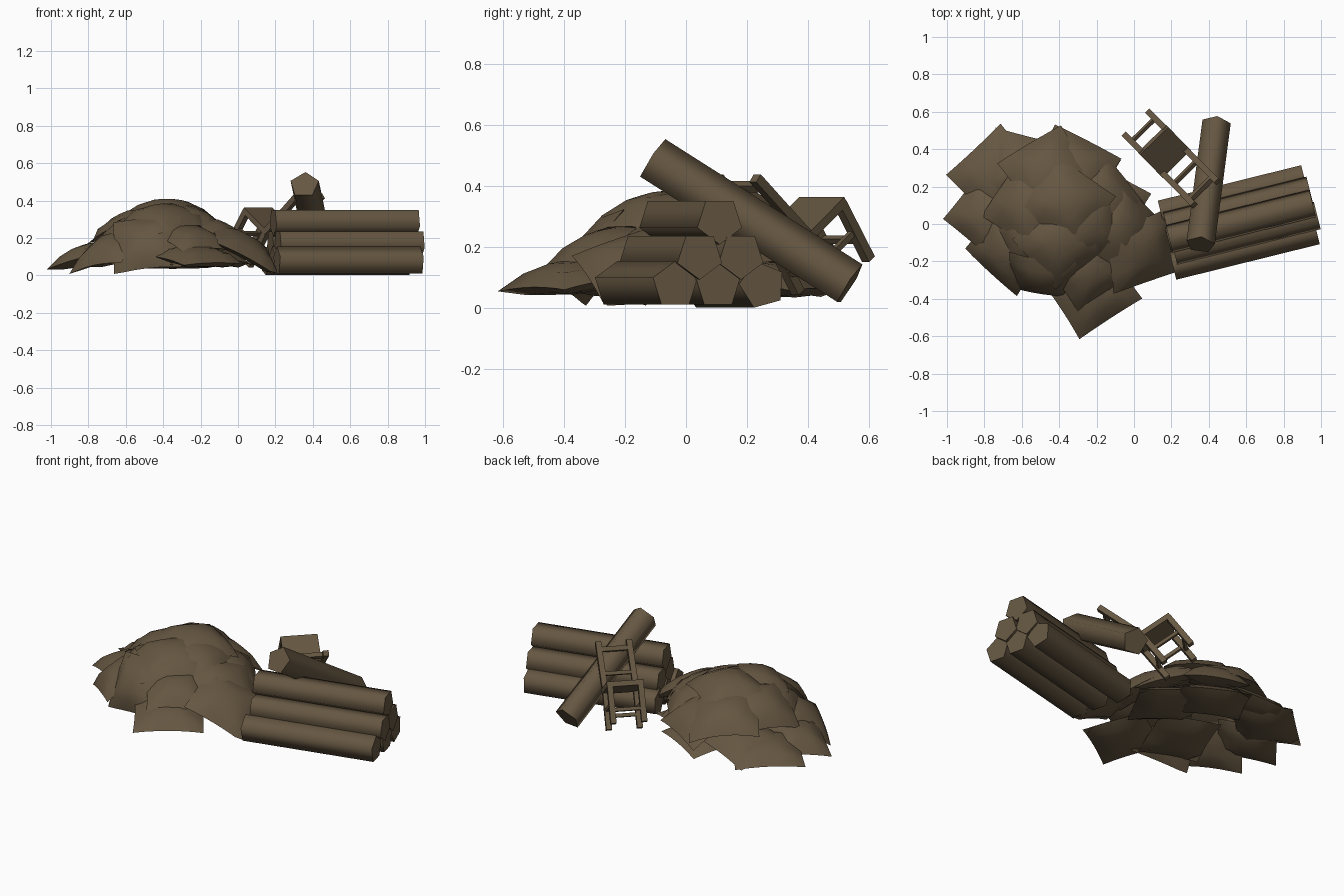
import bpy, bmesh, math
from mathutils import Vector, Matrix

cube = bpy.data.objects.get("Cube")
if cube:
    bpy.data.objects.remove(cube, do_unlink=True)

UP = Vector((0, 0, 1))

# One weathered brown for everything
brown = bpy.data.materials.new("weathered_brown")
brown.use_nodes = True
colour = (0.13, 0.093, 0.053, 1)
brown.diffuse_color = colour
brown.node_tree.nodes["Principled BSDF"].inputs["Base Color"].default_value = colour


def finish(bm, name, angle):
    """Turn a bmesh into a shaded object."""
    bmesh.ops.recalc_face_normals(bm, faces=bm.faces[:])
    mesh = bpy.data.meshes.new(name)
    bm.to_mesh(mesh)
    bm.free()
    mesh.materials.append(brown)
    obj = bpy.data.objects.new(name, mesh)
    bpy.context.collection.objects.link(obj)
    bpy.ops.object.select_all(action="DESELECT")
    obj.select_set(True)
    bpy.context.view_layer.objects.active = obj
    bpy.ops.object.shade_smooth_by_angle(angle=math.radians(angle))
    return obj


def prism(name, start, end, radius, sides, roll, up=UP):
    """Straight bar with a regular cross-section between two points."""
    start, end = Vector(start), Vector(end)
    along = (end - start).normalized()
    side = up.cross(along).normalized()
    top = along.cross(side)
    bm = bmesh.new()
    rings = []
    for centre in (start, end):
        ring = []
        for i in range(sides):
            t = math.radians(roll) + math.tau * i / sides
            ring.append(bm.verts.new(centre + radius * (math.cos(t) * side + math.sin(t) * top)))
        rings.append(ring)
    first, last = rings
    for i in range(sides):
        j = (i + 1) % sides
        bm.faces.new((first[i], first[j], last[j], last[i]))
    bm.faces.new(first[::-1])
    bm.faces.new(last)
    return finish(bm, name, 80)


def sack(name, sag, x, y, z, yaw, tilt, size=1.0):
    """Lens-shaped sack with square seams that leans away from the pile centre."""
    steps = 6
    bm = bmesh.new()
    for puff in (0.06, -0.05):
        grid = []
        for i in range(steps + 1):
            row = []
            for j in range(steps + 1):
                a, b = 2 * i / steps - 1, 2 * j / steps - 1
                px = a * 0.2 * size * (1 - 0.03 * (1 - b * b))
                py = b * 0.18 * size * (1 - 0.03 * (1 - a * a))
                bulge = 1 - max(abs(a), abs(b)) ** 2.5
                pz = puff * bulge - sag * (px * px + py * py)
                row.append(bm.verts.new((px, py, pz)))
            grid.append(row)
        for i in range(steps):
            for j in range(steps):
                bm.faces.new((grid[i][j], grid[i + 1][j], grid[i + 1][j + 1], grid[i][j + 1]))
    bmesh.ops.remove_doubles(bm, verts=bm.verts[:], dist=0.0005)
    outward = Vector((x, y, 0)) - PILE_CENTRE
    lean = Matrix.Rotation(math.radians(tilt), 4, UP.cross(outward).normalized())
    turn = Matrix.Rotation(math.radians(yaw), 4, "Z")
    bm.transform(Matrix.Translation((x, y, z)) @ lean @ turn)
    for v in bm.verts:
        v.co.z = max(v.co.z, 0.008)
    return finish(bm, name, 32)


# Stacked logs: far end x, y, z and the roll of the pentagon
LOG_DIR = Vector((0.97, 0.24, 0)).normalized()
stack = {
    "log_bottom_front": (0.975, -0.035, 0.075, 90),
    "log_bottom_middle": (0.95, 0.105, 0.075, 90),
    "log_bottom_back": (0.91, 0.25, 0.075, 105),
    "log_middle_front": (0.98, 0.045, 0.172, -90),
    "log_middle_back": (0.94, 0.18, 0.172, -90),
    "log_top": (0.955, 0.11, 0.287, -90),
}
for name, (x, y, z, roll) in stack.items():
    end = Vector((x, y, z))
    prism(name, end - LOG_DIR * 0.79, end, 0.079, 5, roll)

# Log leaning across the stack
prism("log_leaning", (0.44, 0.535, 0.075), (0.355, -0.11, 0.485), 0.08, 5, 90)

# Chair tipped back against the stack, built in its own frame
toward = Vector((0.7, -0.71, 0)).normalized()
across = UP.cross(toward)
chair_up = (toward * 0.58 + UP * 0.81).normalized()
chair_front = chair_up.cross(across).normalized()
if chair_front.z < 0:
    chair_front = -chair_front
rear_seat = Vector((0.215, 0.335, 0.235))
HALF, DEPTH, LEG = 0.088, 0.185, 0.225


def on_chair(side, front, height):
    return rear_seat + across * side * HALF + chair_front * front * DEPTH + chair_up * height


def bar(name, p, q, radius=0.023):
    return prism(name, p, q, radius, 4, 45, chair_front)


def back_point(side, t):
    rake = toward * 0.24 + UP * 0.19
    return on_chair(side, 0, 0) + rake * t


for side, label in ((-1, "left"), (1, "right")):
    bar("chair_front_leg_" + label, on_chair(side, 1, 0), on_chair(side, 1, -LEG))
    bar("chair_rear_leg_" + label, on_chair(side, 0, 0.01), on_chair(side, 0, -LEG))
    bar("chair_back_post_" + label, back_point(side, 0), back_point(side, 1))
    prism("chair_side_rung_" + label, on_chair(side, 0, -LEG * 0.5),
          on_chair(side, 1, -LEG * 0.5), 0.014, 4, 45, chair_up)
for front, label in ((0, "rear"), (1, "front")):
    bar("chair_rung_" + label, on_chair(-1, front, -LEG * 0.65), on_chair(1, front, -LEG * 0.65), 0.014)
bar("chair_back_slat", back_point(-1, 0.85), back_point(1, 0.85), 0.019)
bar("chair_back_rung", back_point(-1, 0.35), back_point(1, 0.35), 0.015)

# Chair seat slab
bm = bmesh.new()
bmesh.ops.create_cube(bm, size=1)
for v in bm.verts:
    v.co = on_chair(v.co.x * 2.4, v.co.y * 1.15 + 0.5, v.co.z * 0.03)
finish(bm, "chair_seat", 30)

# Heap of sacks by layer: sag, then x, y, z, yaw, lean, size
PILE_CENTRE = Vector((-0.42, 0.02, 0))
layers = {
    "sack_ground": (0.25, [
        (-0.74, 0.27, 0.1, 43, 8),
        (-0.8, 0.04, 0.11, -39, 16, 0.87),
        (-0.22, -0.36, 0.1, 33, 8),
        (0.04, -0.15, 0.15, 14, 34),
        (-0.6, 0.3, 0.14, -15, 14),
        (-0.33, 0.28, 0.09, -28, 6),
        (-0.16, 0.08, 0.1, 60, 6),
        (-0.45, -0.14, 0.09, 70, 4),
    ]),
    "sack_slope": (0.5, [
        (-0.49, -0.29, 0.18, -5, 58, 0.92),
        (-0.69, -0.15, 0.15, -40, 32, 0.95),
        (-0.06, -0.03, 0.21, 50, 32),
        (-0.32, 0.31, 0.22, -28, 24),
        (-0.24, -0.25, 0.2, 35, 16, 0.88),
        (-0.15, 0.14, 0.23, -50, 26, 0.95),
    ]),
    "sack_top": (0.7, [
        (-0.47, 0.3, 0.27, 32, 20),
        (-0.58, 0.12, 0.28, 55, 22),
        (-0.56, -0.06, 0.26, 20, 20, 0.9),
        (-0.38, -0.1, 0.32, 40, 12),
        (-0.25, 0.0, 0.31, 10, 18),
        (-0.36, 0.12, 0.35, -35, 6),
    ]),
}
for layer, (sag, sacks) in layers.items():
    for number, place in enumerate(sacks, 1):
        sack(f"{layer}_{number}", sag, *place)
